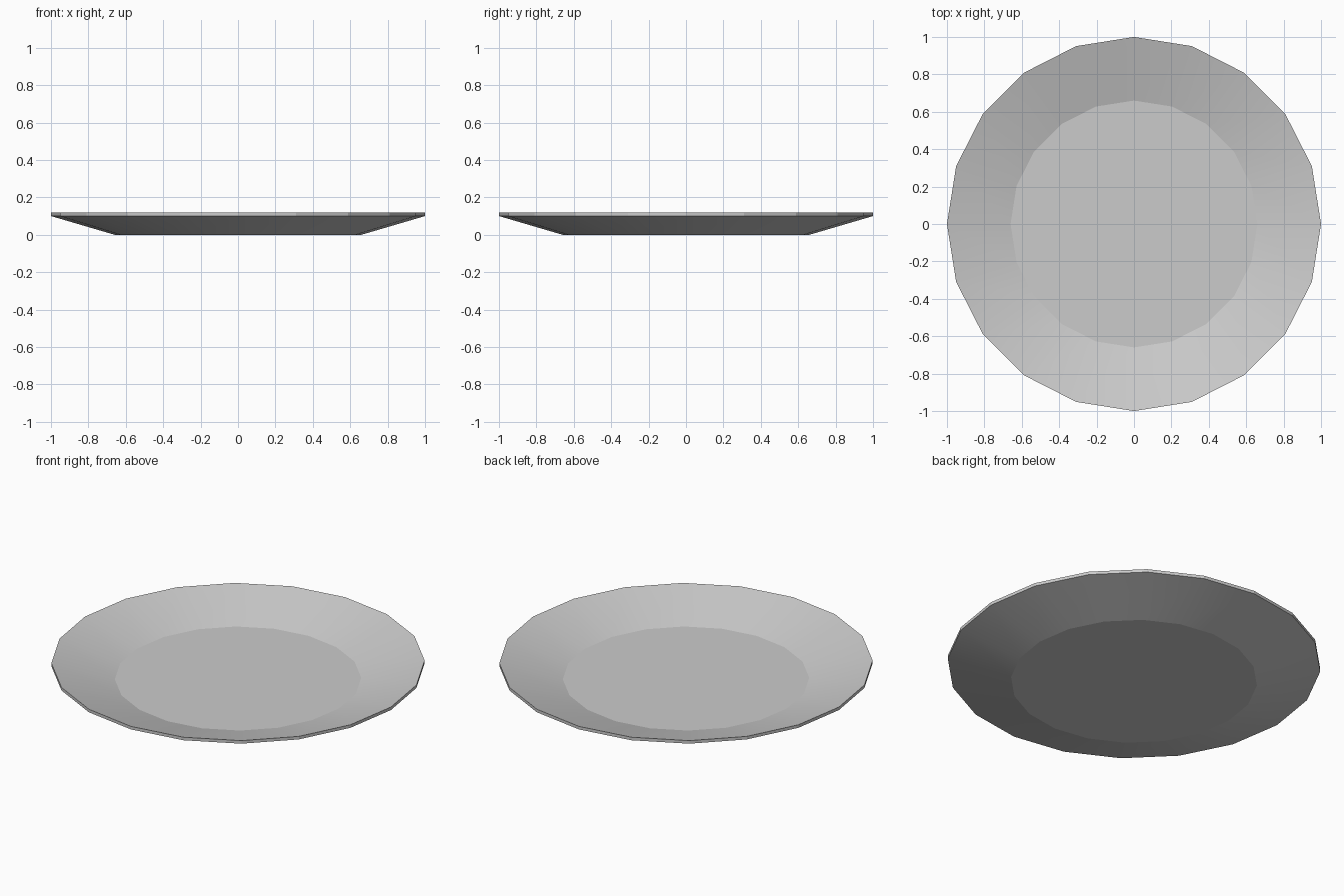
import bpy, bmesh
from math import cos, sin, tau, radians

if "Cube" in bpy.data.objects:
    bpy.data.objects.remove(bpy.data.objects["Cube"])

SIDES = 20

# Cross-section (radius, height): underside, rim edge, upper slope, floor
profile = [(0.66, 0.0), (1.0, 0.10), (1.0, 0.118), (0.66, 0.019)]

bm = bmesh.new()
rings = [[bm.verts.new((r * cos(tau * i / SIDES), r * sin(tau * i / SIDES), z))
          for i in range(SIDES)] for r, z in profile]

# Sloped walls and rim
for low, high in zip(rings, rings[1:]):
    for i in range(SIDES):
        j = (i + 1) % SIDES
        bm.faces.new((low[i], low[j], high[j], high[i]))

# Flat base and floor
bm.faces.new(rings[0][::-1])
bm.faces.new(rings[-1])
bmesh.ops.recalc_face_normals(bm, faces=bm.faces[:])

mesh = bpy.data.meshes.new("plate")
bm.to_mesh(mesh)
bm.free()
plate = bpy.data.objects.new("plate", mesh)
bpy.context.collection.objects.link(plate)

# Smooth slopes, with crisp floor and rim edges
bpy.context.view_layer.objects.active = plate
plate.select_set(True)
bpy.ops.object.shade_smooth_by_angle(angle=radians(12))
